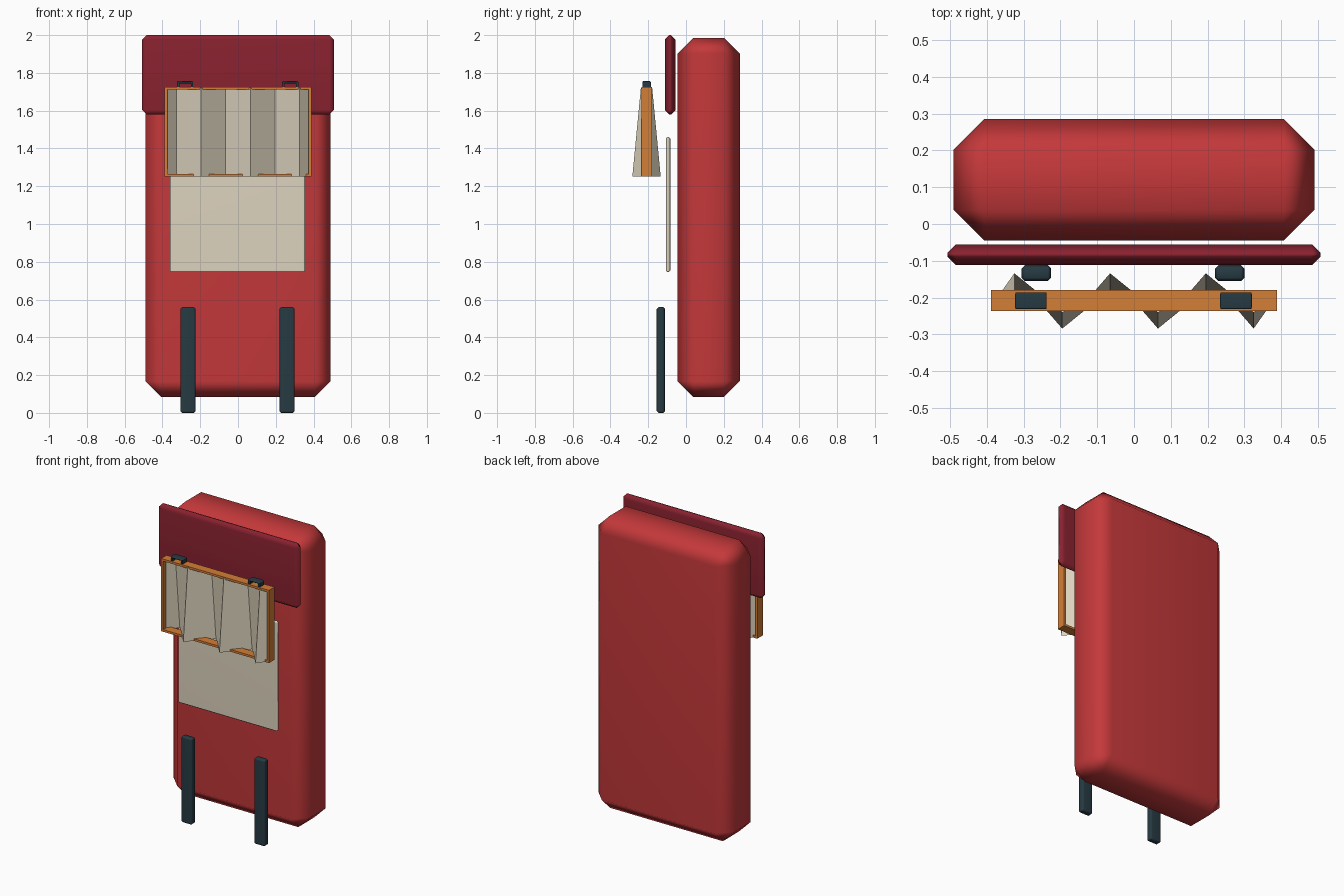
import bpy
import bmesh

old = bpy.data.objects.get("Cube")
if old:
    bpy.data.objects.remove(old, do_unlink=True)


def material(name, srgb):
    linear = [((c / 255 + 0.055) / 1.055) ** 2.4 for c in srgb] + [1.0]
    mat = bpy.data.materials.new(name)
    mat.use_nodes = True
    mat.diffuse_color = linear
    bsdf = next(n for n in mat.node_tree.nodes if n.type == "BSDF_PRINCIPLED")
    bsdf.inputs["Base Color"].default_value = linear
    return mat


red = material("red fabric", (196, 56, 58))
maroon = material("dark red flap", (138, 34, 48))
cream = material("cream cloth", (222, 212, 190))
orange = material("orange wood", (212, 126, 54))
slate = material("dark slate strap", (38, 58, 66))


def make_object(name, bm, mat):
    mesh = bpy.data.meshes.new(name)
    bm.to_mesh(mesh)
    bm.free()
    mesh.materials.append(mat)
    obj = bpy.data.objects.new(name, mesh)
    bpy.context.collection.objects.link(obj)
    return obj


def box(name, xs, ys, zs, mat, chamfer=0.0):
    """Box between the given limits, with softly shaded chamfered edges."""
    bm = bmesh.new()
    bmesh.ops.create_cube(bm, size=1)
    for v in bm.verts:
        v.co = [lim[0] if c < 0 else lim[1] for c, lim in zip(v.co, (xs, ys, zs))]
    if chamfer:
        bmesh.ops.bevel(bm, geom=bm.edges[:], offset=chamfer, segments=1,
                        affect="EDGES", profile=0.5)
        for f in bm.faces:
            f.smooth = True
    obj = make_object(name, bm, mat)
    if chamfer:
        obj.modifiers.new("soft corners", "WEIGHTED_NORMAL")
    return obj


# Pack body, top flap and front pocket
box("pack_body", (-0.49, 0.49), (-0.045, 0.285), (0.085, 1.985), red, 0.083)
box("top_flap", (-0.507, 0.507), (-0.112, -0.055), (1.58, 2.0), maroon, 0.024)
box("front_pocket", (-0.36, 0.355), (-0.107, -0.083), (0.745, 1.46), cream, 0.008)

# Hanging straps
for side, x in (("right", -0.265), ("left", 0.26)):
    box(side + "_strap", (x - 0.04, x + 0.04), (-0.155, -0.112), (0, 0.56), slate, 0.009)

# Open wooden frame
HALF, WALL = 0.388, 0.014
FRONT, BACK = -0.236, -0.179
BOTTOM, TOP = 1.252, 1.725
for side, s in (("right", -1), ("left", 1)):
    xs = sorted((s * HALF, s * (HALF - WALL)))
    box(side + "_frame_board", xs, (FRONT, BACK), (BOTTOM, TOP), orange)
for name, z in (("bottom", BOTTOM), ("top", TOP - WALL)):
    box(name + "_frame_board", (-HALF, HALF), (FRONT, BACK), (z, z + WALL), orange)

# Pleated cloth, with folds growing deeper toward the bottom
STEP, MIDDLE = 0.13, -0.209
folds = [(-0.378, 0)] + [(-0.325 + i * STEP, 1 if i % 2 == 0 else -1)
                         for i in range(6)] + [(0.378, 0)]
bm = bmesh.new()
rows = [[bm.verts.new((x, MIDDLE + d * depth, z)) for x, d in folds]
        for z, depth in ((BOTTOM, 0.075), (TOP - 0.005, 0.03))]
for i in range(len(folds) - 1):
    bm.faces.new((rows[0][i], rows[0][i + 1], rows[1][i + 1], rows[1][i]))
make_object("pleated_cloth", bm, cream)

# Staple-shaped hangers on the frame
for side, x in (("right", -0.28), ("left", 0.277)):
    ys = (-0.231, -0.186)
    box(side + "_hanger_bar", (x - 0.043, x + 0.043), ys, (1.743, 1.756), slate, 0.004)
    for end, s in (("outer", -1), ("inner", 1)):
        cx = x + s * 0.036
        box(side + "_hanger_" + end + "_leg", (cx - 0.006, cx + 0.006), ys,
            (1.72, 1.75), slate)
